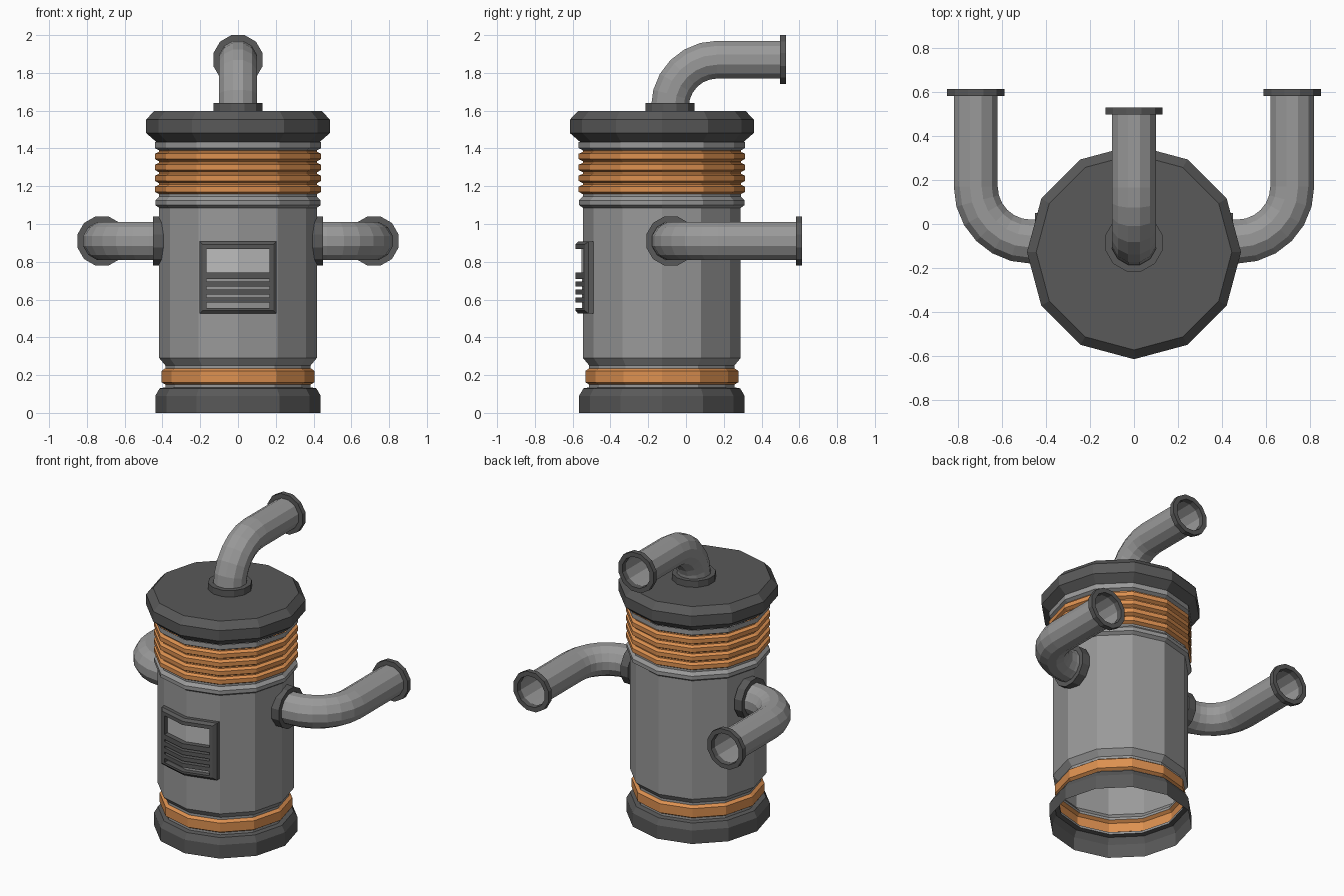
import bpy
from math import sin, cos, pi, tan
from mathutils import Vector

if "Cube" in bpy.data.objects:
    bpy.data.objects.remove(bpy.data.objects["Cube"])

CY = -0.128          # tank axis in y


def material(name, col):
    m = bpy.data.materials.new(name)
    m.diffuse_color = (*col, 1)
    m.use_nodes = True
    m.node_tree.nodes["Principled BSDF"].inputs["Base Color"].default_value = m.diffuse_color
    return m


DARK = material("dark_grey", (0.1, 0.1, 0.1))
ORANGE = material("orange", (0.72, 0.28, 0.08))
GREY = material("mid_grey", (0.32, 0.32, 0.32))
PALE = material("pale_grey", (0.5, 0.5, 0.5))


def loft(name, rings, mat, cap_start=False, cap_end=False):
    """Skin closed rings of equal length with flat faces."""
    n = len(rings[0])
    faces = [(j * n + k, j * n + (k + 1) % n, (j + 1) * n + (k + 1) % n, (j + 1) * n + k)
             for j in range(len(rings) - 1) for k in range(n)]
    if cap_start:
        faces.append(tuple(range(n))[::-1])
    if cap_end:
        faces.append(tuple(range((len(rings) - 1) * n, len(rings) * n)))
    me = bpy.data.meshes.new(name)
    me.from_pydata([tuple(v) for r in rings for v in r], [], faces)
    me.materials.append(mat)
    ob = bpy.data.objects.new(name, me)
    bpy.context.collection.objects.link(ob)
    return ob


def lathe(name, profile, mat, cap=False):
    """Twelve-sided turned shell from (radius, z) points, bottom to top."""
    rings = [[(r * cos(k * pi / 6), CY + r * sin(k * pi / 6), z) for k in range(12)]
             for r, z in profile]
    return loft(name, rings, mat, cap_end=cap)


def tube(name, sections, side, mat):
    """Sweep a 12-gon through (point, direction, radius) sections."""
    rings = []
    for p, t, r in sections:
        u = side.cross(t)
        rings.append([p + r * (cos(a) * u + sin(a) * side)
                      for a in [(k + 0.5) * pi / 6 for k in range(12)]])
    return loft(name, rings, mat)


def washer(name, p, t, depth, side, mat=DARK):
    q = p + t * depth
    tube(name, [(p, t, 0.1), (p, t, 0.1346), (q, t, 0.1346), (q, t, 0.104), (p, t, 0.1)], side, mat)


def elbow(name, start, d0, bend_start, length_end, side):
    """Pipe leaving along d0 and bending to +y, with a collar and an end flange."""
    R, d1, r = 0.25, Vector((0, 1, 0)), 0.1035
    c = bend_start + d1 * R
    secs = [(start, d0, r)]
    for i in range(7):
        a = i * pi / 12
        secs.append((c + R * (d0 * sin(a) - d1 * cos(a)), (d0 * cos(a) + d1 * sin(a)).normalized(), r))
    end = secs[-1][0].copy()
    end.y = length_end
    secs.append((end, d1, r))
    tube(name, secs, side, GREY)
    washer(name + "_collar", start, d0, 0.055, side)
    end.y -= 0.002
    washer(name + "_flange", end, d1, 0.032, side)


# Tank shell
lathe("base_ring", [(0.438, 0), (0.438, 0.09), (0.415, 0.13), (0.385, 0.135)], DARK)
lathe("lower_neck", [(0.385, 0.135), (0.385, 0.15)], GREY)
lathe("lower_orange_band", [(0.385, 0.15), (0.405, 0.162), (0.405, 0.222), (0.385, 0.236)], ORANGE)
lathe("barrel", [(0.385, 0.236), (0.385, 0.252), (0.417, 0.29), (0.417, 1.085), (0.438, 1.1),
                 (0.438, 1.125), (0.418, 1.145), (0.418, 1.158)], GREY)
coils = [(0.418, 1.158)]
for i in range(4):
    z = 1.158 + i * 0.058
    coils += [(0.44, z + 0.012), (0.44, z + 0.04), (0.418, z + 0.05), (0.418, z + 0.058)]
lathe("orange_coils", coils, ORANGE)
lathe("upper_neck", [(0.418, 1.39), (0.44, 1.402), (0.44, 1.435)], GREY)
lathe("lid", [(0.43, 1.432), (0.487, 1.482), (0.487, 1.552), (0.445, 1.597)], DARK, cap=True)

# Pipes
X, Z = Vector((1, 0, 0)), Vector((0, 0, 1))
elbow("top_pipe", Vector((0, -0.085, 1.585)), Z, Vector((0, -0.085, 1.62)), 0.5, X)
for s, label in ((-1, "left"), (1, "right")):
    elbow(label + "_pipe", Vector((s * 0.395, -0.08, 0.91)), X * s,
          Vector((s * 0.47, -0.08, 0.91)), 0.585, Z)


# Control panel, folded over the front edge of the tank
def folded(w, z0, z1, d):
    def y(x):
        return CY - 0.417 + abs(x) * tan(pi / 12) - d
    return [Vector((x, y(x), z)) for x, z in
            ((-w, z0), (0, z0), (w, z0), (w, z1), (0, z1), (-w, z1))]


def split_cap(name, w, z0, z1, d, mat):
    """Folded slab with two flat front faces."""
    ob = loft(name, [folded(w, z0, z1, 0), folded(w, z0, z1, d)], mat)
    me = ob.data
    verts = [v.co[:] for v in me.vertices]
    faces = [tuple(p.vertices) for p in me.polygons] + [(6, 7, 10, 11), (7, 8, 9, 10)]
    me.clear_geometry()
    me.from_pydata(verts, [], faces)


loft("panel_frame", [folded(0.205, 0.525, 0.908, -0.005), folded(0.205, 0.525, 0.908, 0.026),
                     folded(0.187, 0.542, 0.892, 0.041), folded(0.166, 0.555, 0.868, 0.041),
                     folded(0.166, 0.555, 0.868, -0.005)], DARK)
split_cap("panel_screen", 0.167, 0.742, 0.87, 0.008, PALE)
split_cap("panel_vent_back", 0.167, 0.55, 0.715, 0.006, GREY)
split_cap("panel_divider", 0.167, 0.71, 0.743, 0.041, DARK)
for i in range(3):
    z = 0.668 - i * 0.042
    split_cap(f"vent_slat_{i + 1}", 0.167, z, z + 0.027, 0.041, DARK)
